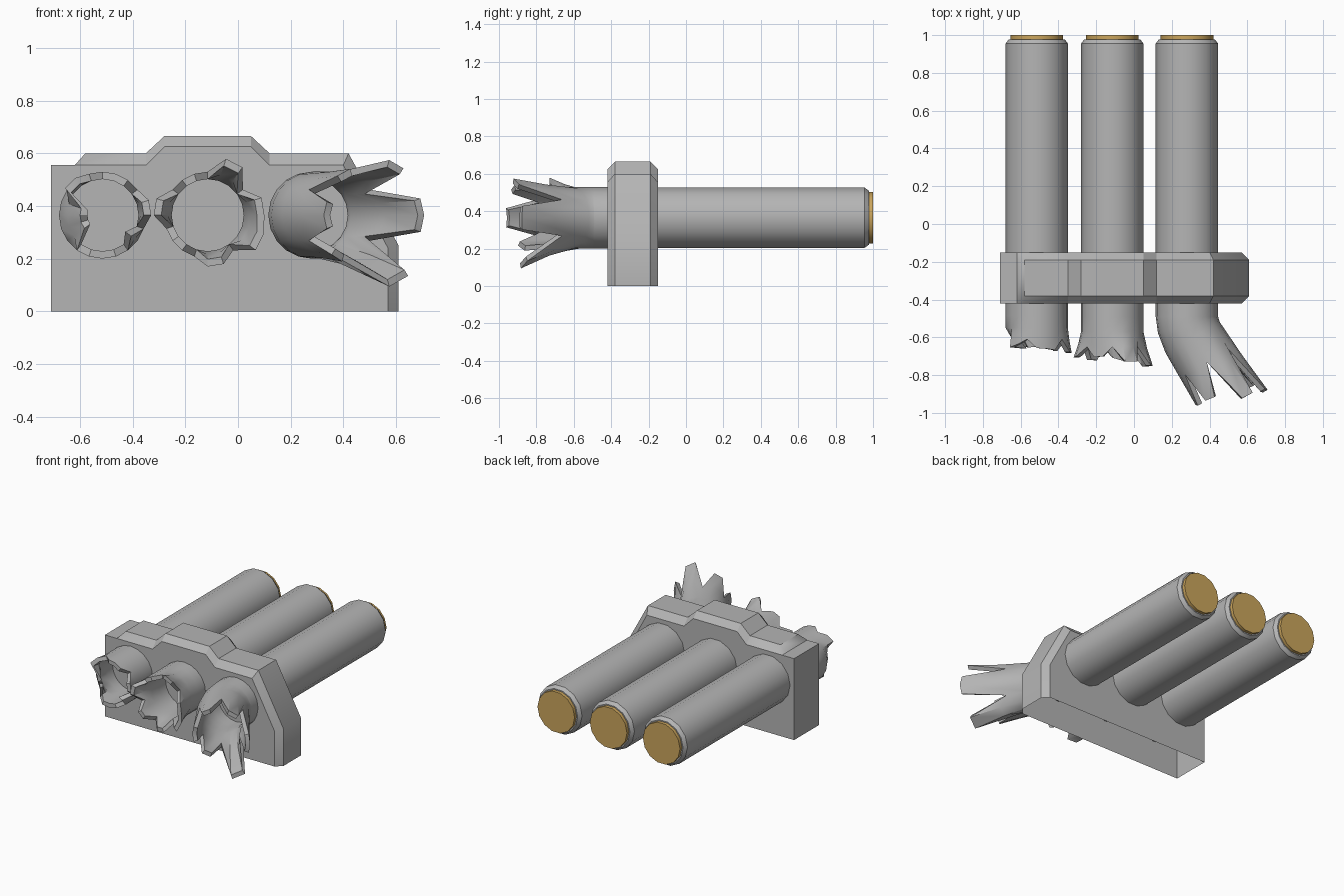
import bpy, bmesh, math, random
from mathutils import Vector

random.seed(4)
if "Cube" in bpy.data.objects:
    bpy.data.objects.remove(bpy.data.objects["Cube"])


def material(name, rgb):
    m = bpy.data.materials.new(name)
    m.use_nodes = True
    m.diffuse_color = (*rgb, 1)
    m.node_tree.nodes["Principled BSDF"].inputs["Base Color"].default_value = (*rgb, 1)
    return m


STEEL = material("grey steel", (0.46, 0.46, 0.46))
BRASS = material("brass", (0.6, 0.38, 0.11))


def loft(name, rings, mat, closed=False, open_bottom=False):
    """Skin a list of rings; either join last to first or cap both ends."""
    bm = bmesh.new()
    loops = [[bm.verts.new(p) for p in ring] for ring in rings]
    pairs = list(zip(loops, loops[1:]))
    if closed:
        pairs.append((loops[-1], loops[0]))
    else:
        bm.faces.new(loops[0])
        bm.faces.new(loops[-1])
    n = len(loops[0])
    for a, b in pairs:
        for i in range(n):
            j = (i + 1) % n
            bm.faces.new((a[i], a[j], b[j], b[i]))
    bmesh.ops.recalc_face_normals(bm, faces=bm.faces)
    if open_bottom:
        under = [f for f in bm.faces if max(v.co.z for v in f.verts) < 0.001]
        bmesh.ops.delete(bm, geom=under, context='FACES_ONLY')
    me = bpy.data.meshes.new(name)
    bm.to_mesh(me)
    bm.free()
    ob = bpy.data.objects.new(name, me)
    bpy.context.collection.objects.link(ob)
    me.materials.append(mat)
    bpy.ops.object.select_all(action='DESELECT')
    ob.select_set(True)
    bpy.context.view_layer.objects.active = ob
    bpy.ops.object.shade_smooth_by_angle(angle=math.radians(32))
    return ob


AXIS_Z, RADIUS, WALL = 0.365, 0.165, 0.028


def circle(x, y, r, n=14):
    return [Vector((x + r * math.cos(math.tau * i / n), y,
                    AXIS_Z + r * math.sin(math.tau * i / n))) for i in range(n)]


# Straight rear tube with chamfered end and brass plug
def barrel(side, x):
    loft(side + "_barrel", [circle(x, -0.3, RADIUS), circle(x, 0.955, RADIUS),
                            circle(x, 0.978, 0.148)], STEEL)
    loft(side + "_end_plug", [circle(x, 0.97, 0.14), circle(x, 1.0, 0.14)], BRASS)


# Torn front end: each shard is (first column, columns, length, flare)
COLS = 20


def torn_mouth(side, x, neck, base, turn, notch, shards):
    length, flare = [notch] * COLS, [0.0] * COLS
    for first, count, ln, fl in shards:
        for k in range(first, first + count):
            length[k % COLS] = ln + random.uniform(-0.015, 0.015)
            flare[k % COLS] = fl

    def ring(centre, angle, r, along=0.0, bend=0.0):
        ahead = Vector((math.sin(angle), -math.cos(angle), 0))
        across = Vector((math.cos(angle), math.sin(angle), 0))
        pts = []
        for k in range(COLS):
            a = math.tau * k / COLS
            rad = r + bend * flare[k]
            pts.append(centre + ahead * along * length[k]
                       + across * rad * math.cos(a) + Vector((0, 0, rad * math.sin(a))))
        return pts

    root = Vector((x, -0.3, AXIS_Z))
    start = Vector((x, neck, AXIS_Z))
    end = Vector((base[0], base[1], AXIS_Z))
    middle = start.lerp(end, 0.4)
    middle.x = x + (end.x - x) * 0.2
    stations = [(root, 0, 0, 0), (start, 0, 0, 0), (middle, turn / 2, 0, 0),
                (end, turn, 0, 0), (end, turn, 0.5, 0.4), (end, turn, 1, 1)]
    outer = [ring(c, t, RADIUS, s, b) for c, t, s, b in stations]
    inner = [ring(c, t, RADIUS - WALL, s, b) for c, t, s, b in reversed(stations)]
    loft(side + "_torn_mouth", outer + inner, STEEL, closed=True)


RIGHT, MID, LEFT = -0.515, -0.115, 0.28
for side, x in (("right", RIGHT), ("middle", MID), ("left", LEFT)):
    barrel(side, x)

torn_mouth("right", RIGHT, -0.44, (RIGHT, -0.55), 0, 0.06, [
    (0, 2, 0.14, 0.02), (3, 3, 0.12, 0.0), (7, 2, 0.09, 0.01),
    (9, 4, 0.1, -0.08), (14, 3, 0.11, 0.0), (18, 1, 0.13, -0.03)])

torn_mouth("middle", MID, -0.44, (MID, -0.57), 0, 0.08, [
    (0, 2, 0.17, 0.05), (3, 2, 0.15, 0.06), (6, 2, 0.14, 0.0),
    (9, 2, 0.13, 0.04), (12, 2, 0.14, 0.0), (15, 2, 0.15, 0.03),
    (18, 2, 0.18, 0.06)])

torn_mouth("left", LEFT, -0.49, (0.31, -0.6), math.radians(30), 0.15, [
    (-1, 3, 0.44, 0.04), (3, 2, 0.4, 0.055), (6, 2, 0.33, 0.02),
    (9, 3, 0.315, 0.0), (13, 2, 0.27, 0.02), (16, 2, 0.38, 0.12)])

# Clamp block: front outline and rim outline, hollow below
face_line = [(-0.71, 0), (-0.71, 0.555), (-0.62, 0.555), (-0.58, 0.555),
             (-0.35, 0.555), (-0.28, 0.625), (0.05, 0.625), (0.12, 0.555),
             (0.4, 0.555), (0.57, 0.24), (0.57, 0)]
rim_line = [(-0.71, 0), (-0.71, 0.555), (-0.62, 0.555), (-0.58, 0.6),
            (-0.35, 0.6), (-0.28, 0.665), (0.05, 0.665), (0.12, 0.6),
            (0.42, 0.6), (0.61, 0.25), (0.61, 0)]
layers = [(face_line, -0.42), (rim_line, -0.38), (rim_line, -0.19), (face_line, -0.15)]
loft("clamp_block", [[Vector((x, y, z)) for x, z in line] for line, y in layers],
     STEEL, open_bottom=True)
